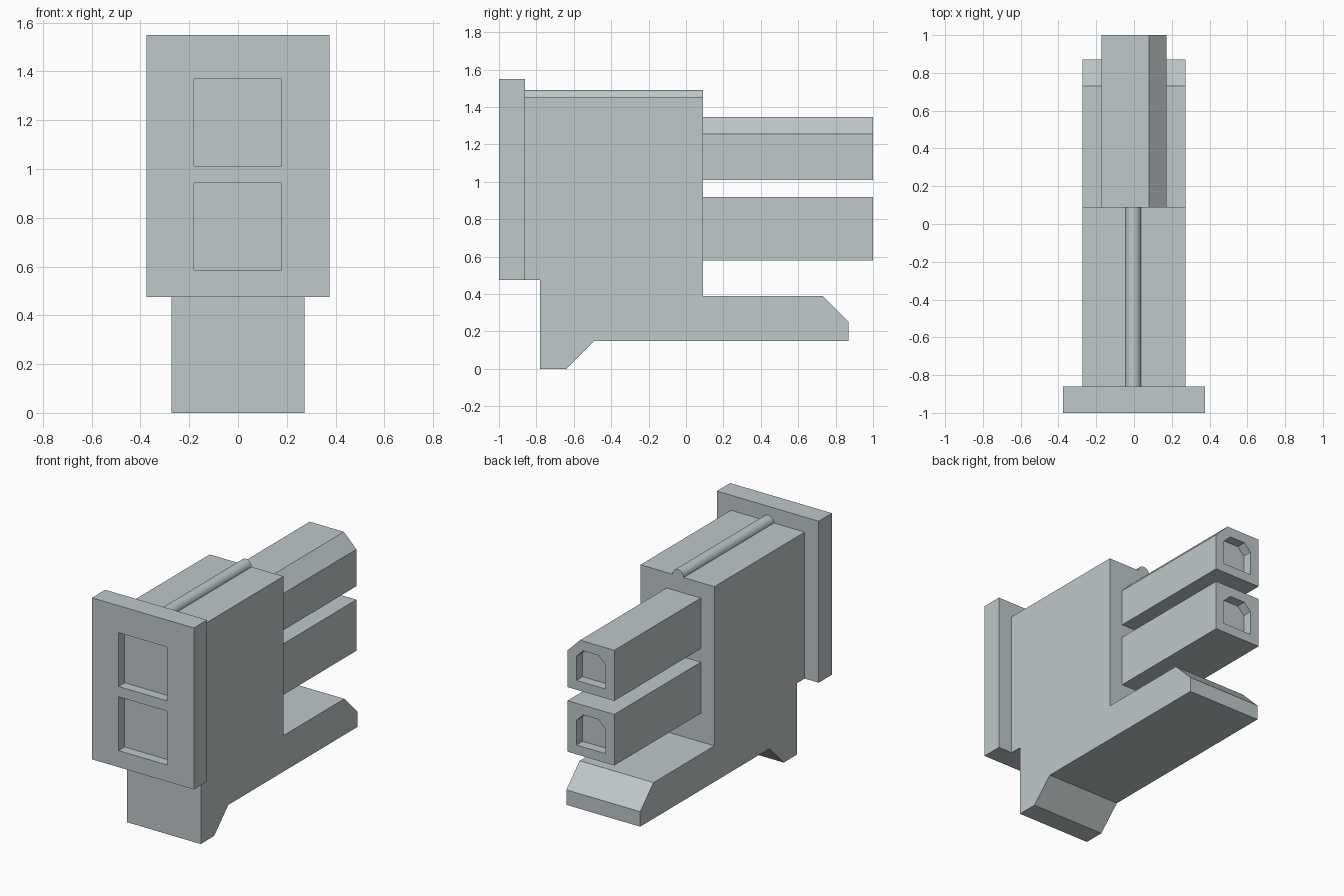
import bpy
import bmesh
from mathutils import Vector

cube = bpy.data.objects.get("Cube")
if cube:
    bpy.data.objects.remove(cube, do_unlink=True)

grey = bpy.data.materials.new("pale_grey_plastic")
grey.use_nodes = True
COLOUR = (0.52, 0.58, 0.59, 1)
grey.diffuse_color = COLOUR
grey.node_tree.nodes["Principled BSDF"].inputs["Base Color"].default_value = COLOUR


def extrude(name, profile, axis, start, end):
    """Extrude a closed profile along x (points are y, z) or y (points are x, z)."""
    bm = bmesh.new()
    place = (lambda a, b: (start, a, b)) if axis == "x" else (lambda a, b: (a, start, b))
    face = bm.faces.new([bm.verts.new(place(a, b)) for a, b in profile])
    moved = bmesh.ops.extrude_face_region(bm, geom=[face])["geom"]
    step = Vector((end - start, 0, 0) if axis == "x" else (0, end - start, 0))
    bmesh.ops.translate(bm, vec=step, verts=[g for g in moved if isinstance(g, bmesh.types.BMVert)])
    bmesh.ops.recalc_face_normals(bm, faces=bm.faces)
    mesh = bpy.data.meshes.new(name)
    bm.to_mesh(mesh)
    bm.free()
    mesh.materials.append(grey)
    obj = bpy.data.objects.new(name, mesh)
    bpy.context.collection.objects.link(obj)
    return obj


def rect(a0, a1, b0, b1):
    return [(a0, b0), (a1, b0), (a1, b1), (a0, b1)]


def cut(target, cutter):
    """Carve the cutter out of the target, then discard the cutter."""
    cutter.hide_render = True
    mod = target.modifiers.new("pocket", "BOOLEAN")
    mod.operation = "DIFFERENCE"
    mod.solver = "EXACT"
    mod.object = cutter
    bpy.context.view_layer.objects.active = target
    bpy.ops.object.modifier_apply(modifier=mod.name)
    bpy.data.objects.remove(cutter, do_unlink=True)


HALF = 0.272           # half width of the body
FRONT, BACK = -0.86, 0.09
TOP, RIM = 1.45, 0.475
DEPTH = 0.065          # depth of all pockets

# Housing with foot and rear tongue, as one side profile
extrude("housing", [
    (FRONT, TOP), (FRONT, RIM), (-0.78, RIM), (-0.78, 0), (-0.64, 0), (-0.49, 0.15),
    (0.87, 0.15), (0.87, 0.25), (0.73, 0.39), (BACK, 0.39), (BACK, TOP)],
    "x", -HALF, HALF)

# Front flange with two square pockets
flange = extrude("front_flange", rect(-0.375, 0.375, RIM, 1.55), "y", -1, FRONT)
for z in (0.585, 1.012):
    cut(flange, extrude("pocket_cutter", rect(-0.18, 0.178, z, z + 0.358), "y", -1.1, -1 + DEPTH))

# Rear prongs: the upper one has a bevelled left top edge
for name, z0, z1, bevel in (("lower_prong", 0.58, 0.92, 0), ("upper_prong", 1.01, 1.347, 0.092)):
    w = 0.172
    shape = [(-w, z0), (w, z0), (w, z1 - bevel), (w - bevel, z1), (-w, z1)]
    if not bevel:
        shape = rect(-w, w, z0, z1)
    prong = extrude(name, shape, "y", BACK, 1)
    # Socket with clipped upper corners
    h, c = 0.107, 0.05
    low, high = z0 + 0.062, z1 - 0.065
    socket = [(-h, low), (h, low), (h, high - c), (h - c, high), (c - h, high), (-h, high - c)]
    cut(prong, extrude("socket_cutter", socket, "y", 1 - DEPTH, 1.1))

# Round rib along the top
bpy.ops.mesh.primitive_cylinder_add(
    vertices=32, radius=0.042, depth=BACK - FRONT,
    location=(-0.004, (BACK + FRONT) / 2, TOP), rotation=(1.570796, 0, 0))
rib = bpy.context.object
rib.name = "top_rib"
rib.data.materials.append(grey)
bpy.ops.object.shade_smooth_by_angle()
